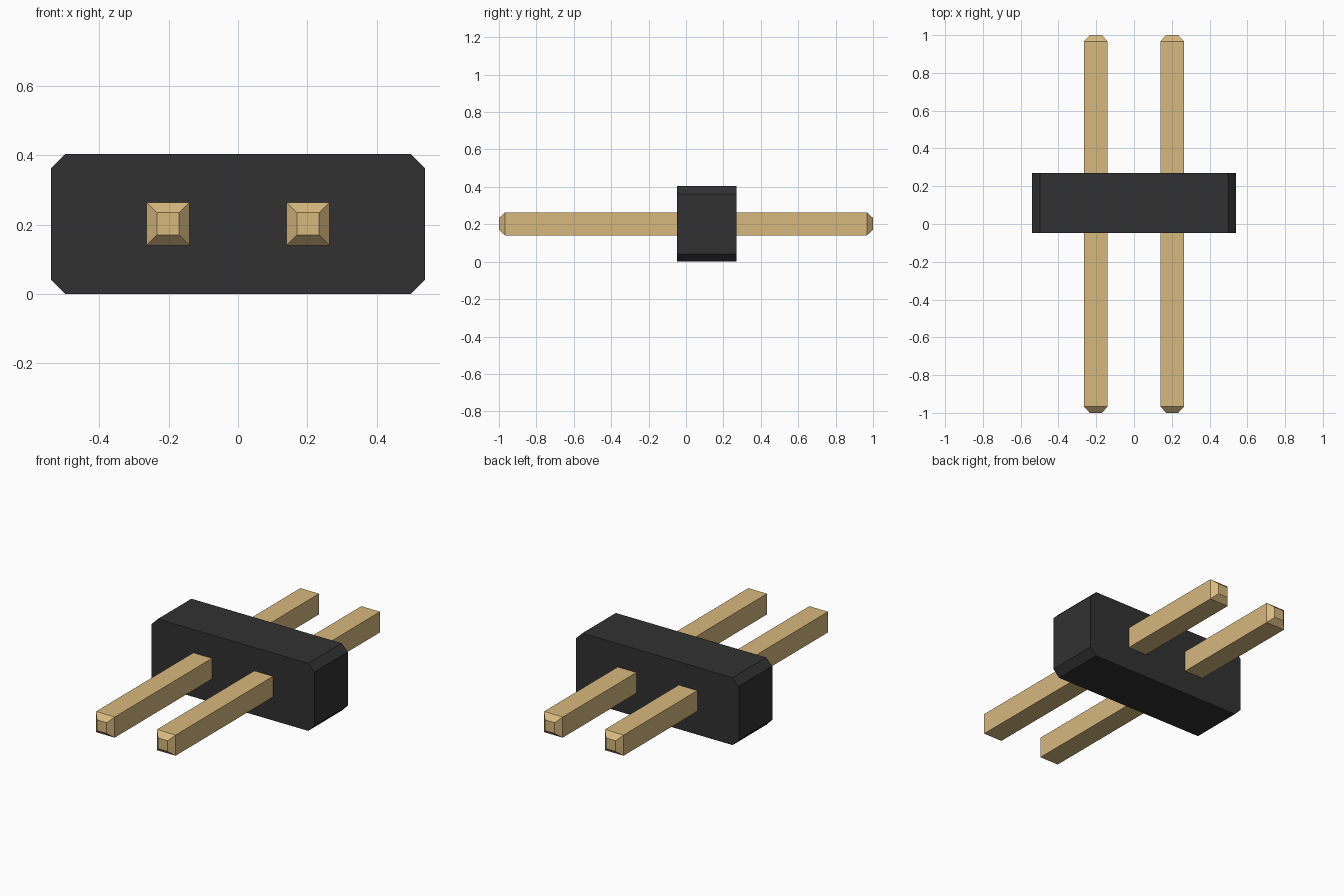
import bpy
import bmesh

cube = bpy.data.objects.get("Cube")
if cube:
    bpy.data.objects.remove(cube, do_unlink=True)


def material(name, colour):
    mat = bpy.data.materials.new(name)
    mat.use_nodes = True
    mat.diffuse_color = colour
    mat.node_tree.nodes["Principled BSDF"].inputs["Base Color"].default_value = colour
    return mat


def loft(name, sections, mat):
    """Bridge chamfered rectangles (y, half width, half height, chamfer) along y."""
    bm = bmesh.new()
    rings = []
    for y, w, h, c in sections:
        if c:
            outline = [(w - c, -h), (w, c - h), (w, h - c), (w - c, h),
                       (c - w, h), (-w, h - c), (-w, c - h), (c - w, -h)]
        else:
            outline = [(w, -h), (w, h), (-w, h), (-w, -h)]
        rings.append([bm.verts.new((x, y, z)) for x, z in outline])
    n = len(rings[0])
    for a, b in zip(rings, rings[1:]):
        for i in range(n):
            j = (i + 1) % n
            bm.faces.new((a[i], a[j], b[j], b[i]))
    bm.faces.new(rings[0])
    bm.faces.new(rings[-1])
    bmesh.ops.recalc_face_normals(bm, faces=bm.faces)
    mesh = bpy.data.meshes.new(name)
    bm.to_mesh(mesh)
    bm.free()
    mesh.materials.append(mat)
    obj = bpy.data.objects.new(name, mesh)
    bpy.context.collection.objects.link(obj)
    return obj


black = material("black plastic", (0.031, 0.031, 0.031, 1))
gold = material("gold metal", (0.68, 0.48, 0.21, 1))

mid_z = 0.202

# Housing block with chamfered long edges
housing = loft("housing", [(-0.047, 0.539, mid_z, 0.041),
                           (0.27, 0.539, mid_z, 0.041)], black)
housing.location.z = mid_z

# Square pins with tapered tips at both ends
thick, tip, taper = 0.062, 0.032, 0.033
for side, x in (("left", 0.202), ("right", -0.202)):
    pin = loft(side + "_pin", [(-1, tip, tip, 0), (taper - 1, thick, thick, 0),
                               (1 - taper, thick, thick, 0), (1, tip, tip, 0)], gold)
    pin.location = (x, 0, mid_z)
